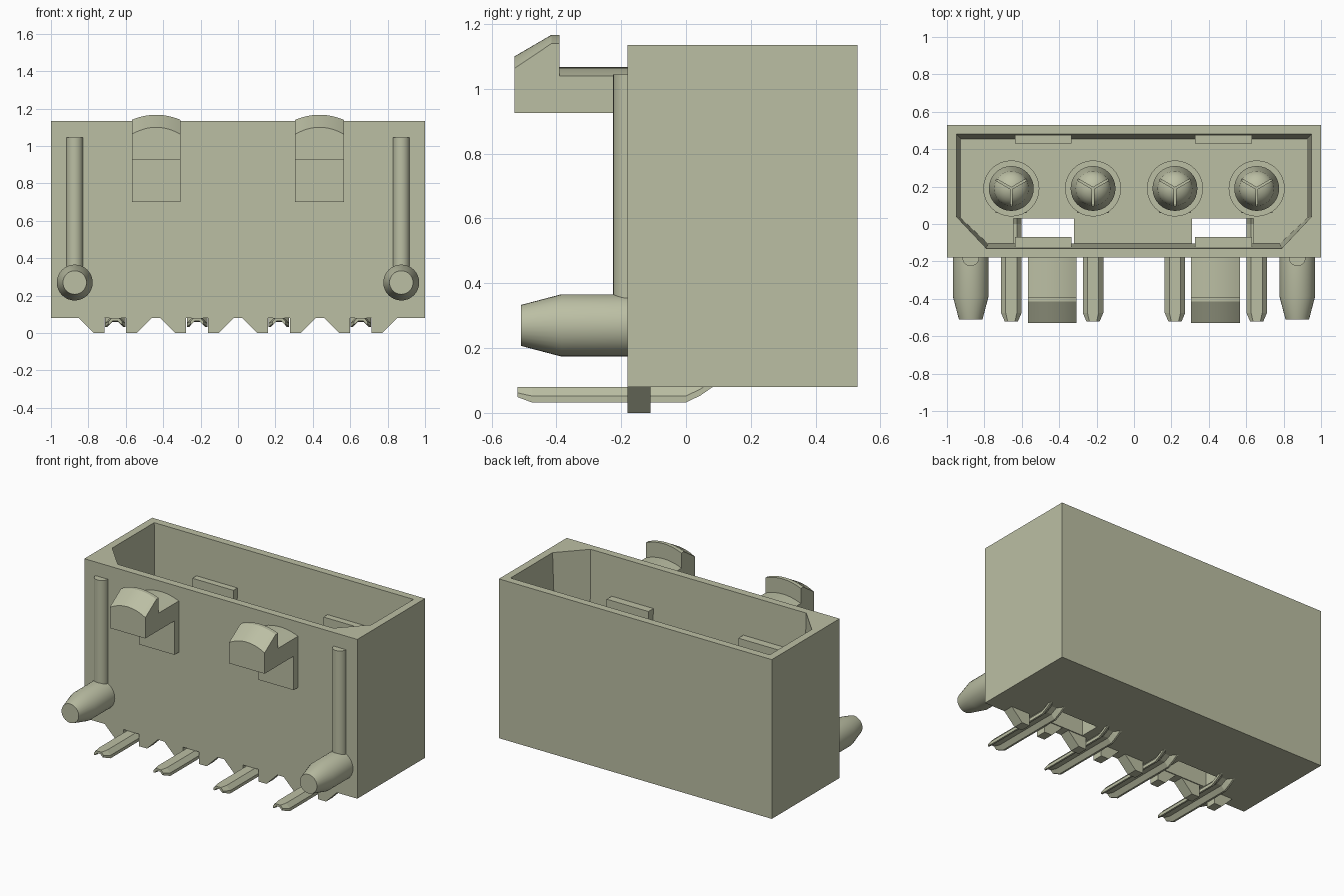
import bpy, bmesh, math
from mathutils import Vector

cube = bpy.data.objects.get("Cube")
if cube:
    bpy.data.objects.remove(cube, do_unlink=True)

mat = bpy.data.materials.new("olive_grey")
mat.use_nodes = True
COLOUR = (0.50, 0.52, 0.37, 1)
mat.diffuse_color = COLOUR
mat.node_tree.nodes["Principled BSDF"].inputs["Base Color"].default_value = COLOUR

FLOOR, TOP = 0.25, 1.135
PIN_X = (-0.656, -0.219, 0.219, 0.656)


def loft(name, rings, smooth=False):
    """Skin equal-length rings of 3D points and cap both ends."""
    bm = bmesh.new()
    vs = [[bm.verts.new(p) for p in r] for r in rings]
    n = len(rings[0])
    for a, b in zip(vs, vs[1:]):
        for i in range(n):
            j = (i + 1) % n
            bm.faces.new((a[i], a[j], b[j], b[i]))
    bm.faces.new(vs[0])
    bm.faces.new(vs[-1])
    bmesh.ops.recalc_face_normals(bm, faces=bm.faces)
    me = bpy.data.meshes.new(name)
    bm.to_mesh(me)
    bm.free()
    me.materials.append(mat)
    ob = bpy.data.objects.new(name, me)
    bpy.context.collection.objects.link(ob)
    if smooth:
        activate(ob)
        bpy.ops.object.shade_smooth_by_angle(angle=math.radians(30))
    return ob


def activate(ob):
    bpy.ops.object.select_all(action='DESELECT')
    ob.select_set(True)
    bpy.context.view_layer.objects.active = ob


def box(name, x0, x1, y0, y1, z0, z1):
    return loft(name, [[(x0, y0, z), (x1, y0, z), (x1, y1, z), (x0, y1, z)] for z in (z0, z1)])


def lathe(name, profile, origin, axis, n=32):
    """Round part from (radius, distance along axis) pairs."""
    o = Vector(origin)
    rings = []
    for r, d in profile:
        ring = []
        for i in range(n):
            a = 2 * math.pi * i / n
            c, s = r * math.cos(a), r * math.sin(a)
            ring.append(o + (Vector((c, s, d)) if axis == 'z' else Vector((c, d, s))))
        rings.append(ring)
    return loft(name, rings, True)


def cut(ob, cutter):
    cutter.hide_render = True
    m = ob.modifiers.new("cut", 'BOOLEAN')
    m.operation, m.solver, m.object = 'DIFFERENCE', 'EXACT', cutter
    activate(ob)
    bpy.ops.object.modifier_apply(modifier=m.name)
    bpy.data.objects.remove(cutter, do_unlink=True)


# Housing with a drafted, corner-chamfered cavity
housing = box("housing", -1, 1, -0.18, 0.53, 0.08, TOP)


def cavity_ring(d, z):
    half = [(0.95 - d, 0.48 - d), (0.95 - d, 0.04 - d * 0.4), (0.79 - d * 0.4, -0.13 + d)]
    return [(x, y, z) for x, y in half] + [(-x, y, z) for x, y in reversed(half)]


cut(housing, loft("cavity_cutter", [cavity_ring(0.025, FLOOR), cavity_ring(0, TOP),
                                    cavity_ring(0, TOP + 0.1)]))

# Openings through the floor, and guide ribs beside them
for x0, x1 in ((-0.645, -0.32), (0.31, 0.64)):
    cut(housing, box("slot_cutter", x0, x1, -0.104, 0.03, 0, FLOOR + 0.03))
for side, x0, x1 in (("right", -0.635, -0.335), ("left", 0.325, 0.63)):
    box("back_rib_" + side, x0, x1, 0.43, 0.475, FLOOR - 0.01, 0.87)
    box("front_rib_" + side, x0, x1, -0.125, -0.07, FLOOR - 0.01, 0.87)


# Latches with curved tops and a backing plate
def latch_ring(x, y, z, sag, n=12):
    w = 0.13
    arc = [(x - w + 2 * w * i / n, y, z + sag * (1 - (2 * i / n - 1) ** 2)) for i in range(n + 1)]
    return [(x + w, y, 0.925), (x - w, y, 0.925)] + arc


for side, x in (("right", -0.438), ("left", 0.436)):
    loft("latch_" + side, [latch_ring(x, y, z, s) for y, z, s in
         ((-0.53, 1.063, 0.037), (-0.415, 1.14, 0.027), (-0.39, 1.14, 0.027),
          (-0.39, 1.04, 0.027), (-0.17, 1.04, 0.027))], True)
    box("latch_plate_" + side, x - 0.13, x + 0.13, -0.225, -0.17, 0.70, 0.925)

# Locating pegs and the round ridges above them
for side, x in (("right", -0.873), ("left", 0.873)):
    lathe("peg_" + side, [(0.063, -0.51), (0.096, -0.385), (0.096, -0.16)], (x, 0, 0.27), 'y')
    lathe("ridge_" + side, [(0.045, 0.28), (0.045, 1.045)], (x, -0.18, 0), 'z', 24)

# Contacts: folded solder tail, foot pair, and split round post
TAIL = [(-0.055, 0.032), (-0.055, 0.052), (-0.03, 0.08), (0.03, 0.08), (0.055, 0.052),
        (0.055, 0.032), (0.043, 0.032), (0.018, 0.058), (-0.018, 0.058), (-0.043, 0.032)]
for k, px in enumerate(PIN_X, 1):
    rings = [[(px + x * s, y, 0.08 + (z - 0.08) * s + dz) for x, z in TAIL] for y, s, dz in
             ((-0.52, 0.65, 0), (-0.475, 1, 0), (0.0, 1, 0), (0.045, 1, 0.022), (0.1, 1, 0.06))]
    loft(f"solder_tail_{k}", rings)

    for sgn, side in ((-1, "right"), (1, "left")):
        foot = [(0.058, 0.0), (0.115, 0.0), (0.195, 0.08), (0.195, 0.09), (0.058, 0.09)]
        loft(f"foot_{k}_{side}", [[(px + sgn * x, y, z) for x, z in foot] for y in (-0.18, -0.11)])

    # Post with a domed tip
    dome = [(0.096 * math.cos(a), 0.68 + 0.09 * math.sin(a))
            for a in (math.radians(t) for t in range(0, 90, 15))]
    post = lathe(f"contact_post_{k}", [(0.12, FLOOR - 0.05)] + [(0.12, 0.60)] + dome + [(0.006, 0.77)],
                 (px, 0.19, 0), 'z')
    # Three-way slit
    w, slit = 0.005, []
    for i in range(3):
        a = math.radians(-90 + 120 * i)
        d, p = Vector((math.cos(a), math.sin(a))), Vector((-math.sin(a), math.cos(a)))
        b = math.radians(-30 + 120 * i)
        inner = Vector((math.cos(b), math.sin(b))) * w / math.sin(math.radians(60))
        slit += [d * 0.2 - p * w, d * 0.2 + p * w, inner]
    cut(post, loft("slit_cutter", [[(px + v.x, 0.19 + v.y, z) for v in slit] for z in (0.69, 0.9)]))

    # Collar and key at the foot of the post
    lathe(f"post_collar_{k}", [(0.15, FLOOR - 0.02), (0.15, FLOOR + 0.02)], (px, 0.19, 0), 'z')
    box(f"post_key_{k}", px - 0.085, px + 0.085, 0.06, 0.1, FLOOR - 0.02, FLOOR + 0.01)
